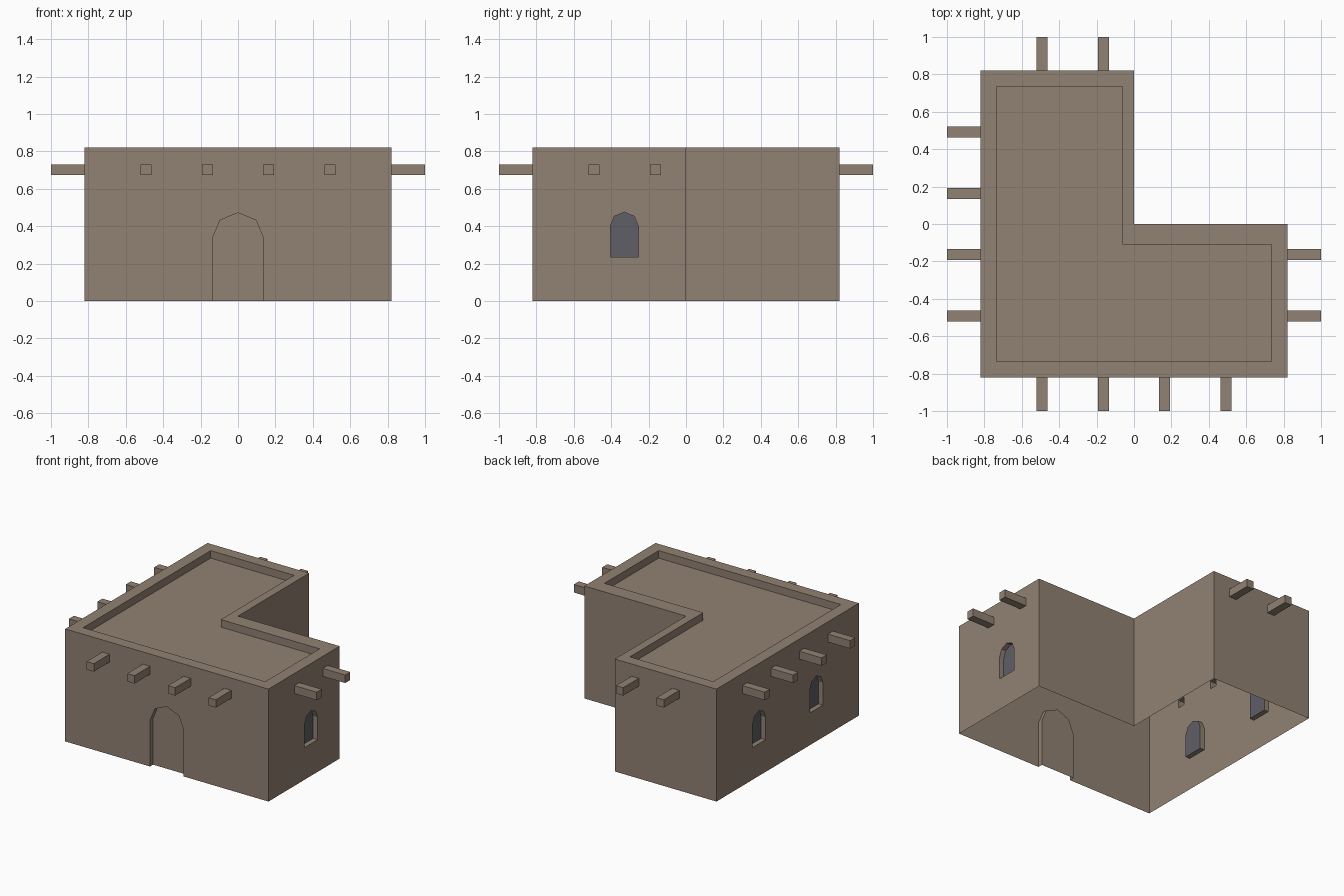
import bpy, bmesh, math
from mathutils import Vector

if "Cube" in bpy.data.objects:
    bpy.data.objects.remove(bpy.data.objects["Cube"])

W, H = 0.82, 0.82          # half footprint, wall height
DEPTH = 0.035              # depth of door and window recesses
ROOF = 0.765               # roof deck height
BEAM_Z, BEAM_R = 0.702, 0.029


def material(name, colour):
    m = bpy.data.materials.new(name)
    m.diffuse_color = (*colour, 1)
    m.use_nodes = True
    m.node_tree.nodes["Principled BSDF"].inputs["Base Color"].default_value = m.diffuse_color
    return m


def prism(bm, points, offset):
    """Closed solid: polygon swept along a vector."""
    base = bm.faces.new([bm.verts.new(p) for p in points])
    out = bmesh.ops.extrude_face_region(bm, geom=[base], use_keep_orig=True)
    verts = [g for g in out["geom"] if isinstance(g, bmesh.types.BMVert)]
    bmesh.ops.translate(bm, verts=verts, vec=offset)


def make_object(name, bm):
    bmesh.ops.recalc_face_normals(bm, faces=bm.faces[:])
    me = bpy.data.meshes.new(name)
    bm.to_mesh(me)
    bm.free()
    ob = bpy.data.objects.new(name, me)
    bpy.context.collection.objects.link(ob)
    return ob


def on_wall(out, u, z, d=0.0):
    """Point on the wall facing 'out': u along it, d outwards."""
    out = Vector(out)
    along = Vector((abs(out.y), abs(out.x), 0))
    return out * (W + d) + along * u + Vector((0, 0, z))


def arch(bm, out, u, half, bottom, spring):
    """Cutter for a round-headed recess with a four-sided head."""
    prof = [(-half, bottom), (half, bottom)]
    prof += [(half * math.cos(i * math.pi / 4), spring + half * math.sin(i * math.pi / 4))
             for i in range(5)]
    prism(bm, [on_wall(out, u + a, z, -DEPTH) for a, z in prof], Vector(out) * 0.1)


def combine(ob, other, operation):
    mod = ob.modifiers.new(operation.lower(), 'BOOLEAN')
    mod.operation, mod.object, mod.solver = operation, other, 'EXACT'
    bpy.context.view_layer.objects.active = ob
    bpy.ops.object.modifier_apply(modifier=mod.name)
    bpy.data.objects.remove(other)


FRONT, BACK, LEFT, RIGHT = (0, -1, 0), (0, 1, 0), (-1, 0, 0), (1, 0, 0)

# L-shaped house body
bm = bmesh.new()
prism(bm, [(-W, -W, 0), (W, -W, 0), (W, 0, 0), (0, 0, 0), (0, W, 0), (-W, W, 0)],
      Vector((0, 0, H)))
house = make_object("adobe_house", bm)

# Recesses: sunken roof, front door, side windows
bm = bmesh.new()
r = 0.735
prism(bm, [(-r, -r, ROOF), (r, -r, ROOF), (r, -0.11, ROOF), (-0.062, -0.11, ROOF),
           (-0.062, r, ROOF), (-r, r, ROOF)], Vector((0, 0, 0.2)))
arch(bm, FRONT, 0, 0.136, -0.1, 0.336)
for out, u in ((RIGHT, -0.33), (LEFT, -0.33), (LEFT, 0.33)):
    arch(bm, out, u, 0.075, 0.235, 0.4)
combine(house, make_object("recess_cutter", bm), 'DIFFERENCE')

# Projecting roof beams
bm = bmesh.new()
near, far = (-0.492, -0.164), (0.164, 0.492)
for out, row in ((FRONT, near + far), (LEFT, near + far), (RIGHT, near), (BACK, near)):
    for u in row:
        square = [(-1, -1), (1, -1), (1, 1), (-1, 1)]
        prism(bm, [on_wall(out, u + a * BEAM_R, BEAM_Z + b * BEAM_R, -0.03)
                   for a, b in square], Vector(out) * (1.0 - W + 0.03))
combine(house, make_object("roof_beams", bm), 'UNION')

# Open underside and dark window panes
me = house.data
me.materials.clear()
me.materials.append(material("adobe_brown", (0.285, 0.222, 0.171)))
me.materials.append(material("window_grey", (0.115, 0.113, 0.133)))
bm = bmesh.new()
bm.from_mesh(me)
bmesh.ops.delete(bm, geom=[f for f in bm.faces if f.calc_center_median().z < 0.001],
                 context='FACES')
for f in bm.faces:
    c = f.calc_center_median()
    pane = abs(f.normal.x) > 0.9 and abs(abs(c.x) - (W - DEPTH)) < 0.002
    f.material_index = 1 if pane else 0
    f.smooth = False
bm.to_mesh(me)
bm.free()
